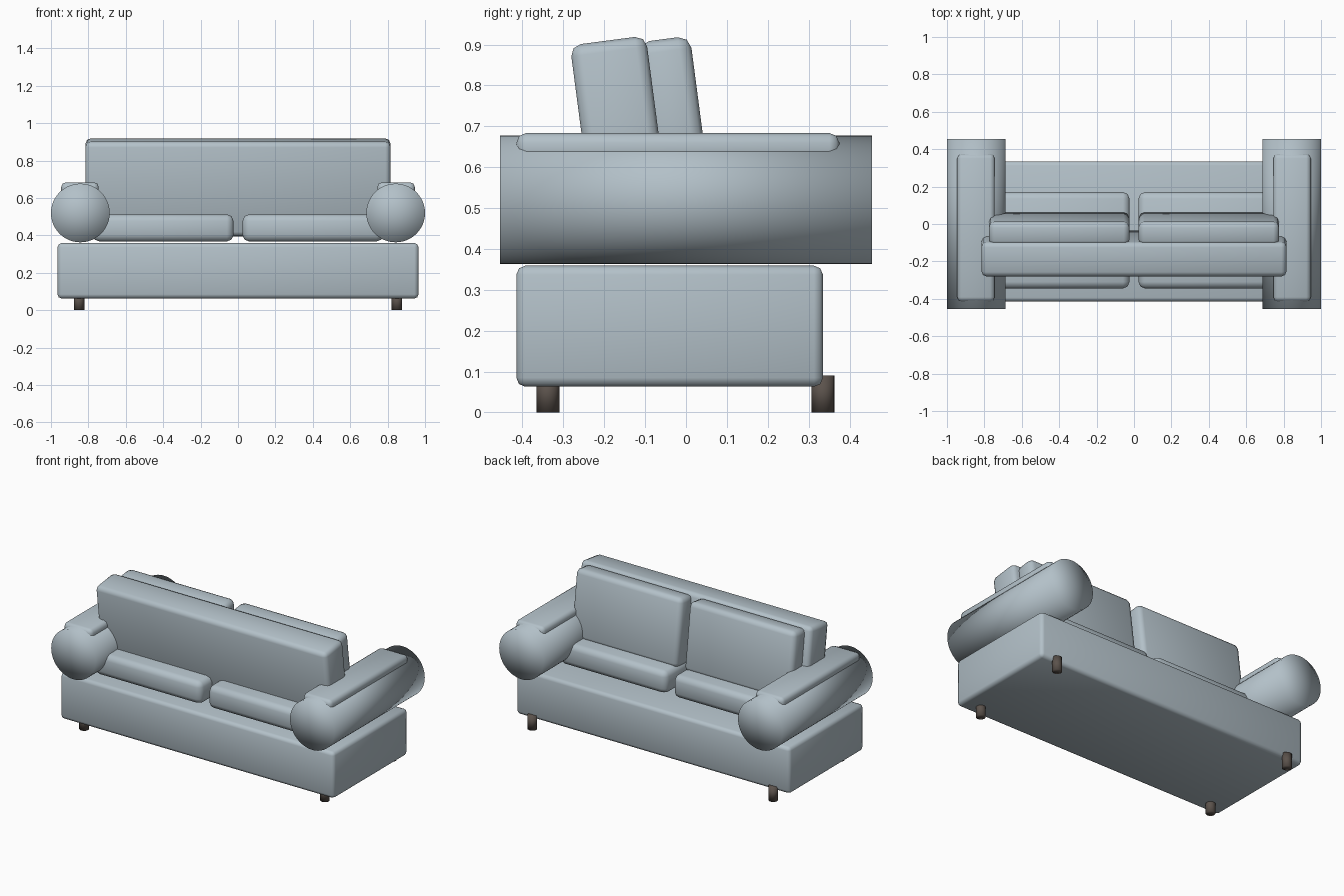
import bpy
import bmesh
from math import radians
from mathutils import Matrix

cube = bpy.data.objects.get("Cube")
if cube:
    bpy.data.objects.remove(cube, do_unlink=True)


def material(name, rgb):
    mat = bpy.data.materials.new(name)
    mat.use_nodes = True
    mat.diffuse_color = (*rgb, 1)
    mat.node_tree.nodes["Principled BSDF"].inputs["Base Color"].default_value = (*rgb, 1)
    return mat


FABRIC = material("blue_grey_fabric", (0.45, 0.53, 0.58))
WOOD = material("dark_wood", (0.105, 0.085, 0.072))


def add_object(name, bm, mat, location, tilt=0):
    for face in bm.faces:
        face.smooth = True
    mesh = bpy.data.meshes.new(name)
    bm.to_mesh(mesh)
    bm.free()
    mesh.materials.append(mat)
    obj = bpy.data.objects.new(name, mesh)
    obj.location = location
    obj.rotation_euler.x = radians(tilt)
    bpy.context.collection.objects.link(obj)
    return obj


def padded_box(name, size, location, bevel, tilt=0):
    bm = bmesh.new()
    bmesh.ops.create_cube(bm, size=1, matrix=Matrix.Diagonal((*size, 1)))
    obj = add_object(name, bm, FABRIC, location, tilt)
    mod = obj.modifiers.new("soft_edges", "BEVEL")
    mod.width = bevel
    mod.segments = 2
    return obj


def cylinder(name, radius, length, location, mat, sides, tilt=0):
    bm = bmesh.new()
    bmesh.ops.create_cone(bm, cap_ends=True, cap_tris=True, segments=sides,
                          radius1=radius, radius2=radius, depth=length)
    return add_object(name, bm, mat, location, tilt)


# Base and leaning backrest
padded_box("base", (1.93, 0.75, 0.296), (0, -0.04, 0.211), 0.022)
padded_box("backrest", (1.63, 0.187, 0.51), (0, -0.158, 0.657), 0.027, 7.5)

for side, s in (("left", 1), ("right", -1)):
    # Seat and back cushions
    padded_box(side + "_seat_cushion", (0.752, 0.515, 0.145),
               (s * 0.4, -0.087, 0.44), 0.035)
    padded_box(side + "_back_cushion", (0.75, 0.13, 0.43),
               (s * 0.4, -0.027, 0.7), 0.03, 7.5)
    # Bolster arm with a flat pad on top
    cylinder(side + "_arm", 0.157, 0.91, (s * 0.843, 0, 0.52), FABRIC, 48, 90)
    padded_box(side + "_arm_pad", (0.2, 0.79, 0.075),
               (s * 0.845, -0.02, 0.646), 0.024)
    # Legs
    for end, y in (("front", -0.338), ("back", 0.335)):
        cylinder(f"{side}_{end}_leg", 0.028, 0.09, (s * 0.85, y, 0.045), WOOD, 20)
